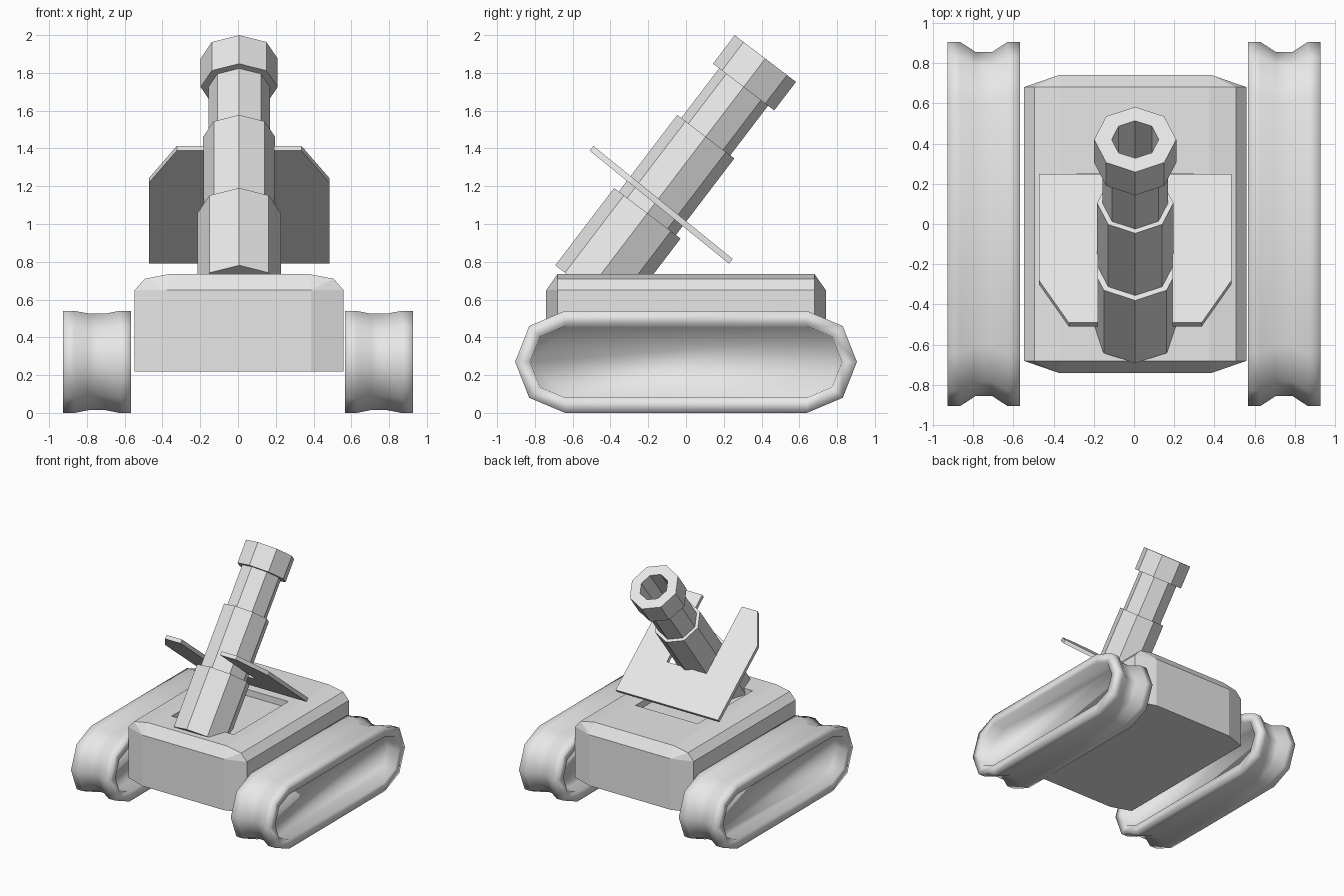
import bpy, bmesh, math
from mathutils import Vector

if "Cube" in bpy.data.objects:
    bpy.data.objects.remove(bpy.data.objects["Cube"])

grey = bpy.data.materials.new("light_grey")
grey.diffuse_color = (0.8, 0.8, 0.8, 1)
grey.use_nodes = True
grey.node_tree.nodes["Principled BSDF"].inputs["Base Color"].default_value = grey.diffuse_color


def finish(name, bm, smooth=False):
    bmesh.ops.recalc_face_normals(bm, faces=bm.faces)
    me = bpy.data.meshes.new(name)
    bm.to_mesh(me)
    bm.free()
    me.materials.append(grey)
    for p in me.polygons:
        p.use_smooth = smooth
    ob = bpy.data.objects.new(name, me)
    bpy.context.collection.objects.link(ob)
    return ob


def loft(name, rings, smooth=False):
    """Skin a list of equal-length point rings and cap both ends."""
    bm = bmesh.new()
    vr = [[bm.verts.new(p) for p in r] for r in rings]
    n = len(vr[0])
    for a, b in zip(vr, vr[1:]):
        for i in range(n):
            j = (i + 1) % n
            bm.faces.new((a[i], a[j], b[j], b[i]))
    bm.faces.new(vr[0])
    bm.faces.new(vr[-1])
    return finish(name, bm, smooth)


# Hull: bevelled box with chamfered ends
CX = 0.006
pts = set()
for sx in (-1, 1):
    for sy in (-1, 1):
        for x, z in ((0.553, 0.22), (0.553, 0.65), (0.50, 0.71), (0.37, 0.735)):
            pts.add((CX + sx * x, sy * 0.68, z))
        for z in (0.22, 0.65):
            pts.add((CX + sx * 0.38, sy * 0.74, z))
bm = bmesh.new()
for p in sorted(pts):
    bm.verts.new(p)
bmesh.ops.convex_hull(bm, input=bm.verts)
bmesh.ops.dissolve_limit(bm, angle_limit=0.02, verts=bm.verts, edges=bm.edges)
hull = finish("hull", bm)

# Recess in the hull roof around the gun
slot = [(-0.29, -0.48), (0.29, -0.48), (0.29, 0.25), (-0.29, 0.25)]
cutter = loft("roof_recess_cutter",
              [[(CX + x, y, z) for x, y in slot] for z in (0.68, 0.80)])
cutter.hide_render = True
cutter.display_type = 'WIRE'
mod = hull.modifiers.new("roof_recess", 'BOOLEAN')
mod.operation = 'DIFFERENCE'
mod.object = cutter

# Tracks: rounded belts with a waisted tread and recessed sides
quarter = [(0.64, -0.27), (0.83, -0.19), (0.905, 0.0), (0.83, 0.19), (0.64, 0.27)]
outline = quarter + [(-y, -z) for y, z in quarter]


def belt(x, scale=1.0, inset=1.0):
    ring = []
    for y, z in outline:
        mid = math.copysign(0.64, y)
        ring.append((x, (mid + (y - mid) * inset) * scale, 0.27 + z * inset * scale))
    return ring


for side, name in ((-1, "left_track"), (1, "right_track")):
    c = side * 0.746
    profile = [(-0.08, 1, 0.68), (-0.18, 1, 0.70), (-0.18, 1, 1), (-0.118, 1, 1),
               (-0.042, 0.945, 1), (0.042, 0.945, 1), (0.118, 1, 1),
               (0.18, 1, 1), (0.18, 1, 0.70), (0.08, 1, 0.68)]
    loft(name, [belt(c + x, s, i) for x, s, i in profile], smooth=True)

# Gun frame: axis along the barrel, "down" lies in the shield plane
axis = Vector((0, 0.606, 0.795)).normalized()
across = Vector((1, 0, 0))
down = Vector((0, axis.z, -axis.y))
tip = Vector((CX, 0.42, 1.876))


def octagon(t, r):
    return [tip - axis * t + r * (math.cos(a) * across + math.sin(a) * down)
            for a in (k * math.pi / 4 for k in range(8))]


# Gun barrel: stepped octagonal tube with an open bore
steps = [(0.5, 0.117), (0, 0.117), (0, 0.204), (0.19, 0.204), (0.19, 0.163),
         (0.52, 0.163), (0.52, 0.19), (1.03, 0.19), (1.03, 0.221), (1.545, 0.221)]
loft("gun_barrel", [octagon(t, r) for t, r in steps])

# Gun shield: flat plate with cut corners, notched to fit around the barrel
half = [(0.185, 0.185), (0.185, -0.425), (0.33, -0.425), (0.478, -0.155), (0.478, 0.525)]
plate = half + [(-x, v) for x, v in reversed(half)]
centre = Vector((CX, -0.17, 1.133))
tilt = Vector((0, 0.777, -0.63)).normalized()
normal = Vector((0, -tilt.z, tilt.y))
loft("gun_shield", [[centre + x * across + v * tilt + h * normal for x, v in plate]
                    for h in (-0.016, 0.016)])
